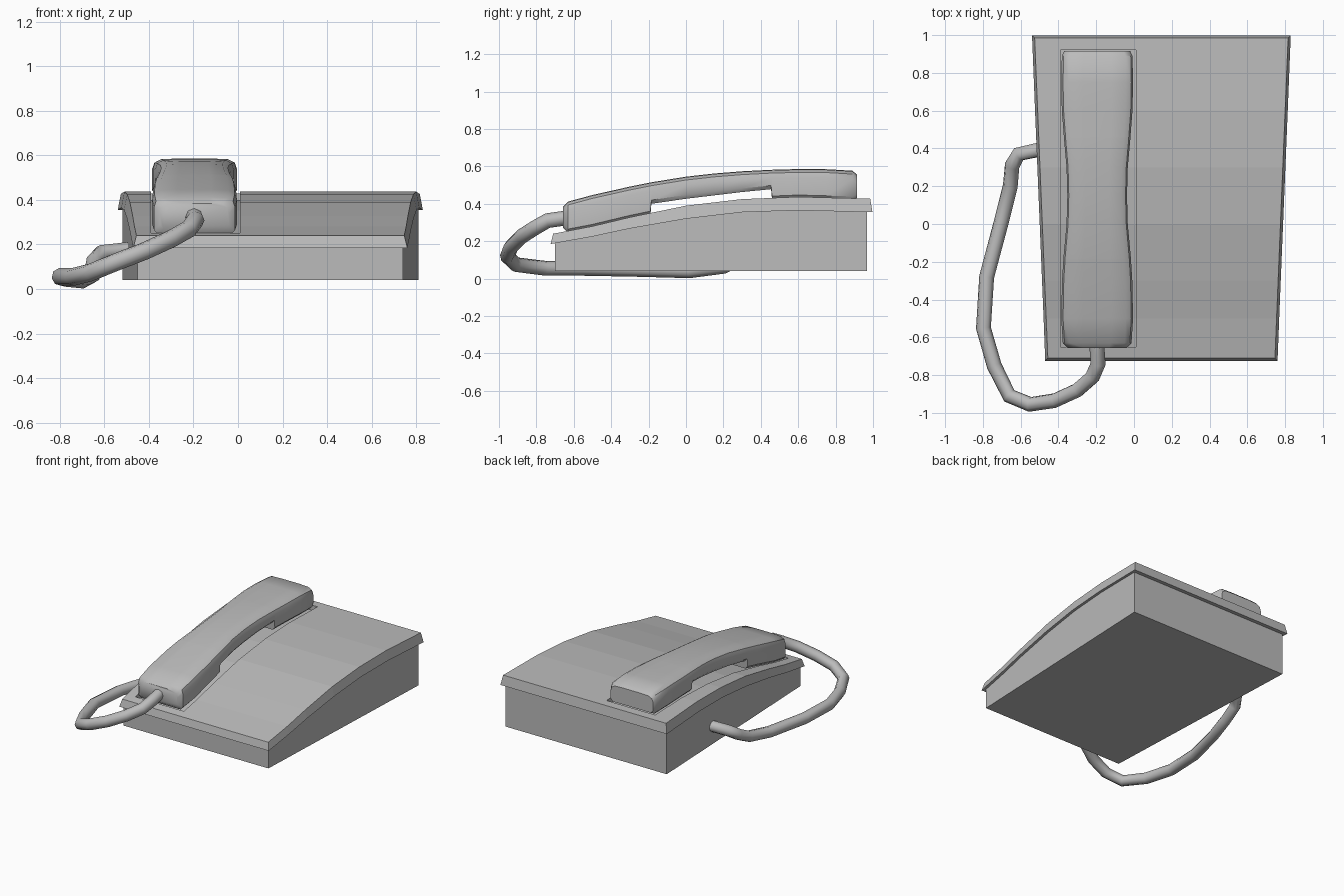
import bpy
import bmesh
import math

cube = bpy.data.objects.get("Cube")
if cube:
    bpy.data.objects.remove(cube, do_unlink=True)

grey = bpy.data.materials.new("grey plastic")
grey.use_nodes = True
grey.diffuse_color = (0.5, 0.5, 0.5, 1)
grey.node_tree.nodes["Principled BSDF"].inputs["Base Color"].default_value = (0.5, 0.5, 0.5, 1)


def activate(obj):
    bpy.ops.object.select_all(action="DESELECT")
    obj.select_set(True)
    bpy.context.view_layer.objects.active = obj


def loft(name, sections, smooth=None):
    """Skin equal-length closed sections and cap both ends."""
    bm = bmesh.new()
    rings = [[bm.verts.new(p) for p in s] for s in sections]
    for a, b in zip(rings, rings[1:]):
        n = len(a)
        for i in range(n):
            bm.faces.new((a[i], a[(i + 1) % n], b[(i + 1) % n], b[i]))
    bm.faces.new(rings[0])
    bm.faces.new(rings[-1])
    bmesh.ops.recalc_face_normals(bm, faces=bm.faces)
    mesh = bpy.data.meshes.new(name)
    bm.to_mesh(mesh)
    bm.free()
    mesh.materials.append(grey)
    obj = bpy.data.objects.new(name, mesh)
    bpy.context.collection.objects.link(obj)
    if smooth:
        activate(obj)
        bpy.ops.object.shade_smooth_by_angle(angle=math.radians(smooth))
    return obj


# Side profile of the housing: y, lid rim height, lid top height
PROFILE = [(-0.71, 0.185, 0.24), (-0.5, 0.225, 0.28), (-0.3, 0.268, 0.328),
           (0, 0.32, 0.39), (0.3, 0.355, 0.425), (0.6, 0.365, 0.437), (0.985, 0.355, 0.427)]


def top_at(y):
    for (y0, _, z0), (y1, _, z1) in zip(PROFILE, PROFILE[1:]):
        if y <= y1:
            return z0 + (z1 - z0) * (y - y0) / (y1 - y0)
    return PROFILE[-1][2]


def half_width(y):
    return 0.615 + 0.07 * (y + 0.71) / 1.7


CENTRE = 0.145

# Base box, tapering to the front
base = []
for y, rim, _ in PROFILE:
    y = max(-0.7, min(0.968, y))
    w = half_width(y) - 0.02
    base.append([(CENTRE - w, y, 0.04), (CENTRE + w, y, 0.04),
                 (CENTRE + w, y, rim + 0.008), (CENTRE - w, y, rim + 0.008)])
loft("base", base)

# Overhanging curved lid with sloping rim
lid_sections = []
for i, (y, rim, top) in enumerate(PROFILE):
    flare = -0.014 if i == 0 else 0.012 if i == len(PROFILE) - 1 else 0
    w = half_width(y)
    lid_sections.append([(CENTRE - w, y + flare, rim), (CENTRE + w, y + flare, rim),
                         (CENTRE + w - 0.014, y, top), (CENTRE - w + 0.014, y, top)])
lid = loft("lid", lid_sections)

# Shallow handset cradle cut into the lid
cut = []
for y in (-0.65, -0.5, -0.3, 0, 0.3, 0.6, 0.92):
    z = top_at(y) - 0.038
    cut.append([(-0.39, y, z), (0.01, y, z), (0.01, y, z + 0.2), (-0.39, y, z + 0.2)])
cutter = loft("cradle_cutter", cut)
cutter.hide_render = True
activate(lid)
mod = lid.modifiers.new("cradle", "BOOLEAN")
mod.operation = "DIFFERENCE"
mod.solver = "EXACT"
mod.object = cutter
bpy.ops.object.modifier_apply(modifier=mod.name)
bpy.data.objects.remove(cutter, do_unlink=True)

# Handset: y, half width, top, underside (None rests in the cradle)
HANDSET = [(-0.657, 0.155, 0.385, 0.27), (-0.63, 0.182, 0.412, None), (-0.5, 0.19, 0.447, None),
           (-0.3, 0.186, 0.492, None), (-0.19, 0.179, 0.514, None), (-0.185, 0.179, 0.515, 0.4),
           (0, 0.162, 0.545, 0.427), (0.15, 0.158, 0.562, 0.445), (0.3, 0.162, 0.574, 0.463),
           (0.455, 0.176, 0.582, 0.478), (0.46, 0.176, 0.582, None), (0.6, 0.187, 0.586, None),
           (0.75, 0.19, 0.585, None), (0.89, 0.187, 0.577, None), (0.915, 0.175, 0.555, 0.432)]
hand = []
for y, w, top, under in HANDSET:
    low = top_at(y) - 0.01 if under is None else under
    half = [(w * 0.9, low), (w, low + 0.02), (w, top - 0.045),
            (w * 0.95, top - 0.018), (w * 0.8, top - 0.003), (w * 0.4, top)]
    ring = half + [(-x, z) for x, z in reversed(half)]
    hand.append([(x - 0.195, y, z) for x, z in ring])
loft("handset", hand, 40)

# Cord looping from the handset to the side of the base
PATH = [(-0.2, -0.6, 0.33), (-0.19, -0.74, 0.31), (-0.22, -0.81, 0.27), (-0.3, -0.88, 0.225),
        (-0.42, -0.935, 0.17), (-0.55, -0.955, 0.12), (-0.66, -0.91, 0.075), (-0.74, -0.75, 0.055),
        (-0.797, -0.55, 0.055), (-0.78, -0.28, 0.05), (-0.7, 0.02, 0.042), (-0.655, 0.2, 0.065),
        (-0.645, 0.31, 0.12), (-0.61, 0.37, 0.16), (-0.47, 0.4, 0.175)]
curve = bpy.data.curves.new("cord", "CURVE")
curve.dimensions = "3D"
curve.bevel_depth = 0.04
curve.bevel_resolution = 2
curve.use_fill_caps = True
spline = curve.splines.new("POLY")
spline.points.add(len(PATH) - 1)
for point, co in zip(spline.points, PATH):
    point.co = (*co, 1)
curve.materials.append(grey)
cord = bpy.data.objects.new("cord", curve)
bpy.context.collection.objects.link(cord)
activate(cord)
bpy.ops.object.convert(target="MESH")
bpy.ops.object.shade_smooth_by_angle(angle=math.radians(50))
